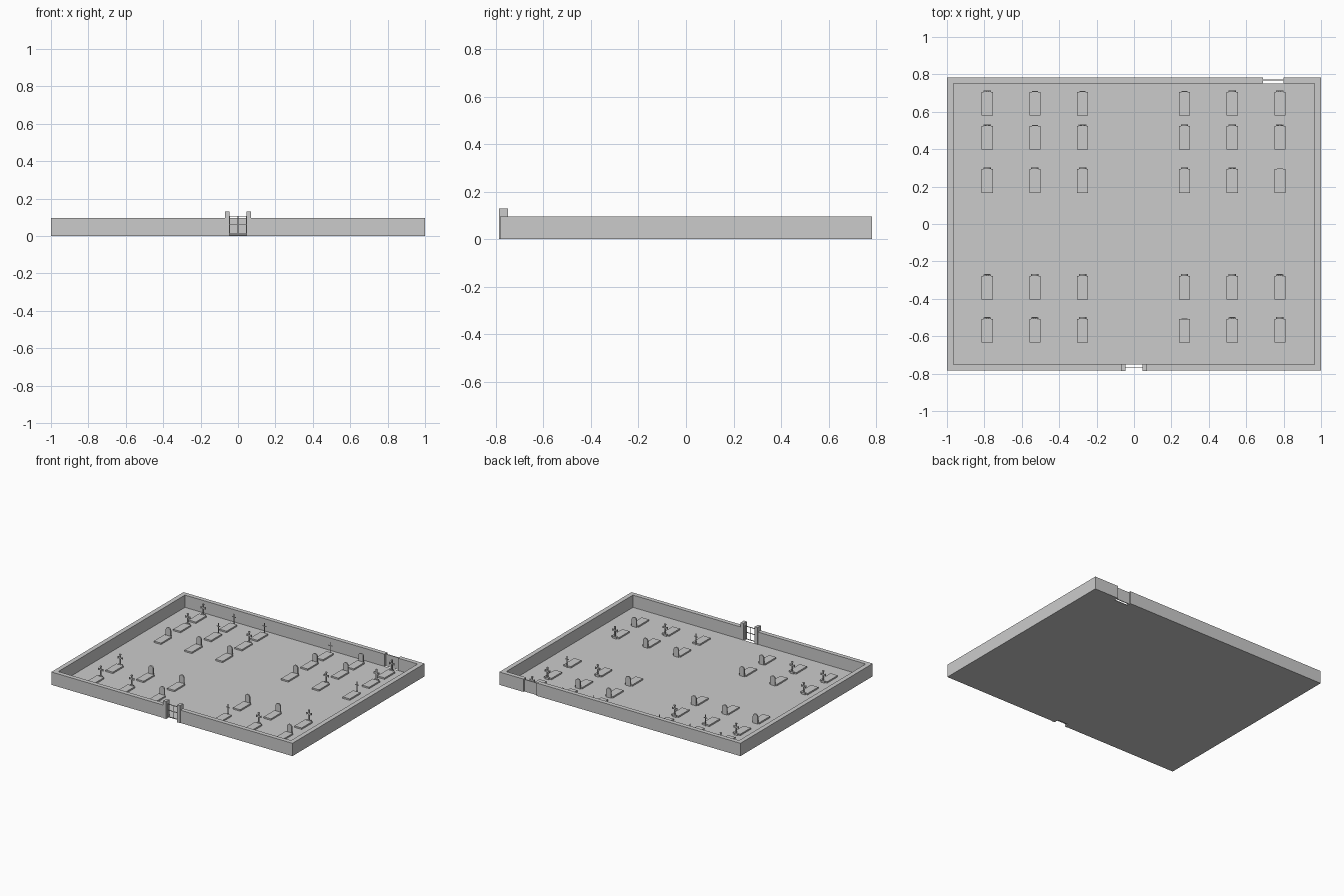
import bpy, bmesh, math
from mathutils import Matrix

cube = bpy.data.objects.get("Cube")
if cube:
    bpy.data.objects.remove(cube, do_unlink=True)

# Single stone colour
stone = bpy.data.materials.new("grey_stone")
stone.use_nodes = True
GREY = (0.6, 0.6, 0.6, 1)
stone.diffuse_color = GREY
stone.node_tree.nodes["Principled BSDF"].inputs["Base Color"].default_value = GREY


def add_box(bm, x, y, z):
    """Box from three (low, high) ranges."""
    size = [b - a for a, b in (x, y, z)]
    mid = [(a + b) / 2 for a, b in (x, y, z)]
    bmesh.ops.create_cube(bm, size=1, matrix=Matrix.Translation(mid) @ Matrix.Diagonal((*size, 1)))


def add_block(bm, x, y, z, w, d, h):
    """Box centred on x, y and standing on z."""
    add_box(bm, (x - w / 2, x + w / 2), (y - d / 2, y + d / 2), (z, z + h))


def add_prism(bm, outline, offset):
    """Extrude a closed outline by an offset vector."""
    face = bm.faces.new([bm.verts.new(p) for p in outline])
    new = bmesh.ops.extrude_face_region(bm, geom=[face])["geom"]
    bmesh.ops.translate(bm, verts=[g for g in new if isinstance(g, bmesh.types.BMVert)], vec=offset)


def finish(bm, name):
    bmesh.ops.recalc_face_normals(bm, faces=bm.faces[:])
    mesh = bpy.data.meshes.new(name)
    bm.to_mesh(mesh)
    bm.free()
    mesh.materials.append(stone)
    obj = bpy.data.objects.new(name, mesh)
    bpy.context.collection.objects.link(obj)
    return obj


X, Y, IX, IY, WALL = 1.0, 0.783, 0.965, 0.75, 0.096

# Ground inside the walls
bm = bmesh.new()
add_box(bm, (-IX, IX), (-IY, IY), (0, 0.004))
finish(bm, "ground")

# Perimeter wall in two halves, open at the front gate and the back door
for name, side, front_gap, back_gap in (("right_wall", -1, -0.05, 0.69), ("left_wall", 1, 0.05, 0.80)):
    bm = bmesh.new()
    plan = [(front_gap, -Y), (side * X, -Y), (side * X, Y), (back_gap, Y),
            (back_gap, IY), (side * IX, IY), (side * IX, -IY), (front_gap, -IY)]
    add_prism(bm, [(x, y, 0) for x, y in plan], (0, 0, WALL))
    finish(bm, name)

# Gate posts
for name, side in (("right_gate_post", -1), ("left_gate_post", 1)):
    bm = bmesh.new()
    add_block(bm, side * 0.058, -0.767, 0, 0.024, 0.038, 0.13)
    finish(bm, name)

# Open barred gate
bm = bmesh.new()
for z in (0.008, 0.058, 0.103):
    add_block(bm, 0, -0.766, z, 0.1, 0.004, 0.004)
for x in (-0.044, 0, 0.044):
    add_block(bm, x, -0.766, 0.008, 0.003, 0.003, 0.097)
finish(bm, "front_gate")

# Thin door in the back opening
bm = bmesh.new()
add_box(bm, (0.69, 0.80), (0.766, 0.773), (0, 0.09))
finish(bm, "back_door")


def headstone(bm, x, y):
    """Upright slab with a round top."""
    w, base, d = 0.02, 0.055, 0.009
    arc = [(x + w * math.cos(i * math.pi / 10), y, base + w * math.sin(i * math.pi / 10)) for i in range(11)]
    add_prism(bm, [(x + w, y, 0)] + arc + [(x - w, y, 0)], (0, d, 0))


def stone_cross(bm, x, y, h=0.094):
    """Stout cross on a plinth, with wider ends."""
    y += 0.004
    add_block(bm, x, y, 0, 0.03, 0.012, 0.018)
    add_block(bm, x, y, 0.018, 0.009, 0.007, h - 0.018)
    add_block(bm, x, y, h - 0.034, 0.04, 0.007, 0.009)
    add_block(bm, x, y, h - 0.008, 0.014, 0.008, 0.006)
    for s in (-1, 1):
        add_block(bm, x + s * 0.018, y, h - 0.037, 0.005, 0.008, 0.015)


def thin_cross(bm, x, y):
    """Slender iron cross."""
    add_block(bm, x, y + 0.003, 0, 0.004, 0.004, 0.088)
    add_block(bm, x, y + 0.003, 0.062, 0.032, 0.004, 0.004)


# Graves: S = headstone, C = stone cross, T = thin cross
KINDS = {"S": ("headstone", headstone), "C": ("stone_cross", stone_cross), "T": ("thin_cross", thin_cross)}
COLUMNS = (-0.785, -0.53, -0.275, 0.27, 0.525, 0.78)
ROWS = ((0.705, "CTTTSC"), (0.523, "CTCSSC"), (0.293, "SSSSCT"), (-0.277, "CSSSSC"), (-0.507, "CCSTCS"))
for row, (y, kinds) in enumerate(ROWS, 1):
    for col, (x, kind) in enumerate(zip(COLUMNS, kinds), 1):
        label, build = KINDS[kind]
        bm = bmesh.new()
        build(bm, x, y)
        finish(bm, f"{label}_{row}_{col}")
        bm = bmesh.new()
        add_box(bm, (x - 0.03, x + 0.03), (y - 0.126, y), (0, 0.015))
        finish(bm, f"grave_slab_{row}_{col}")
